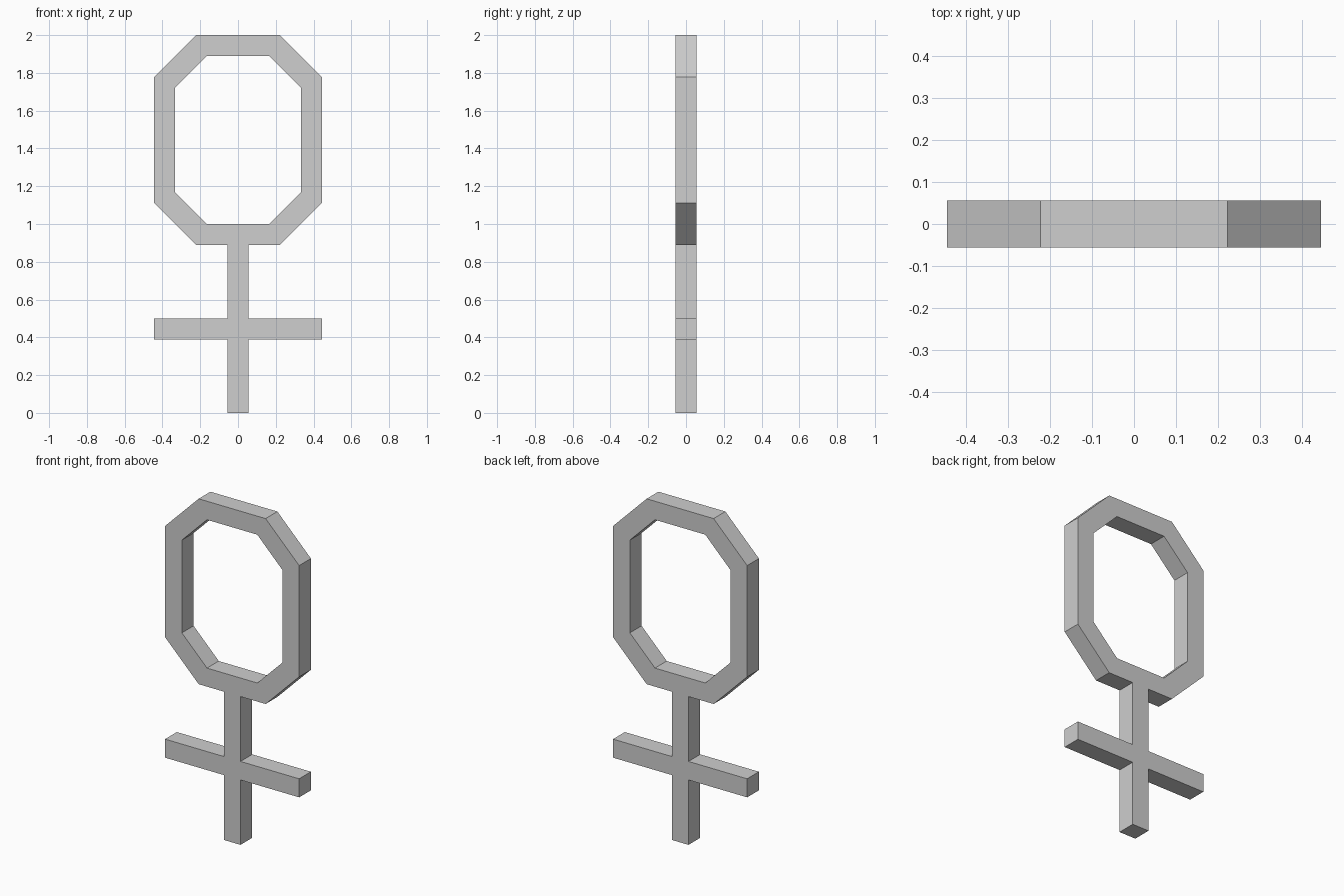
import bpy, bmesh

cube = bpy.data.objects.get("Cube")
if cube:
    bpy.data.objects.remove(cube, do_unlink=True)

U = 1 / 9          # bar thickness
HALF = U / 2

gray = bpy.data.materials.new("light_gray")
gray.use_nodes = True
color = (0.62, 0.62, 0.62, 1)
gray.diffuse_color = color
gray.node_tree.nodes["Principled BSDF"].inputs["Base Color"].default_value = color

# Right halves of the outlines (x, z), in bar thicknesses, bottom to top
outer_half = [(0.5, 0), (0.5, 3.5), (4, 3.5), (4, 4.5), (0.5, 4.5), (0.5, 8),
              (2, 8), (4, 10), (4, 16), (2, 18)]
inner_half = [(1.5, 9), (3, 10.5), (3, 15.5), (1.5, 17)]


def add_loop(bm, half):
    """Mirror a half outline and join it into a closed loop of edges."""
    points = half + [(-x, z) for x, z in reversed(half)]
    verts = [bm.verts.new((x * U, -HALF, z * U)) for x, z in points]
    return [bm.edges.new((v, verts[i - 1])) for i, v in enumerate(verts)]


# Ring, stem and crossbar as one solid
bm = bmesh.new()
edges = add_loop(bm, outer_half) + add_loop(bm, inner_half)
bmesh.ops.triangle_fill(bm, edges=edges, use_beauty=True, normal=(0, -1, 0))
result = bmesh.ops.extrude_face_region(bm, geom=bm.faces[:], use_keep_orig=True)
back = [g for g in result["geom"] if isinstance(g, bmesh.types.BMVert)]
bmesh.ops.translate(bm, verts=back, vec=(0, U, 0))
bmesh.ops.recalc_face_normals(bm, faces=bm.faces[:])

mesh = bpy.data.meshes.new("ring_and_cross")
bm.to_mesh(mesh)
bm.free()
mesh.materials.append(gray)
bpy.context.collection.objects.link(bpy.data.objects.new("ring_and_cross", mesh))
